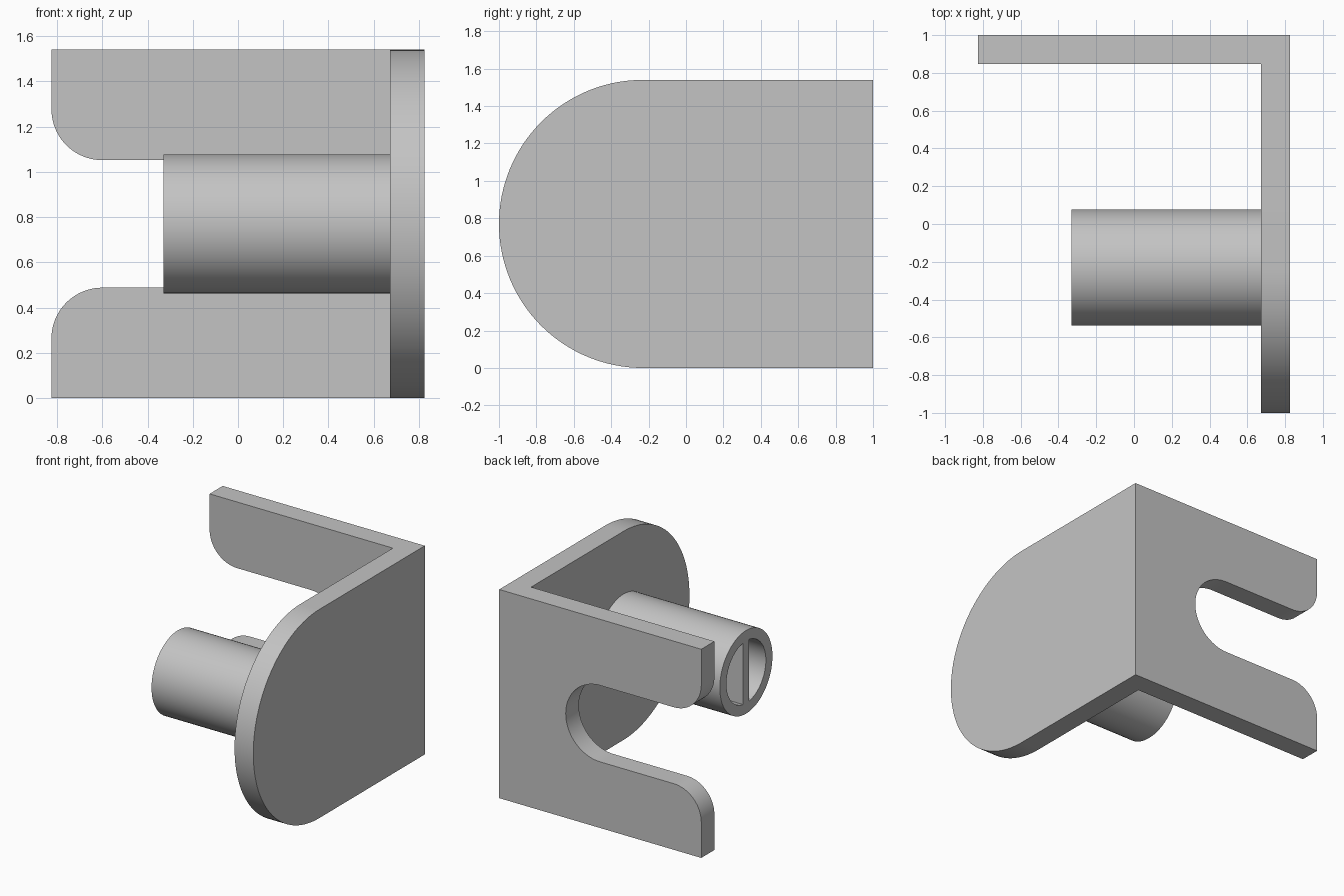
import bpy, bmesh
from math import sin, cos, pi, radians
from mathutils import Vector

if "Cube" in bpy.data.objects:
    bpy.data.objects.remove(bpy.data.objects["Cube"])

GREY = (0.55, 0.55, 0.55, 1)
grey = bpy.data.materials.new("plain grey")
grey.use_nodes = True
grey.diffuse_color = GREY
grey.node_tree.nodes["Principled BSDF"].inputs["Base Color"].default_value = GREY

# Main sizes
HALF_X, HEIGHT, THICK = 0.825, 1.54, 0.153
MID = HEIGHT / 2
INNER_X = HALF_X - THICK
PEG_Y, PEG_R, BORE_R, PEG_END = -0.23, 0.307, 0.23, -0.33


def arc(cx, cy, r, start, end, steps):
    """Points along an arc, angles in degrees."""
    angles = [radians(start + (end - start) * i / steps) for i in range(steps + 1)]
    return [(cx + r * cos(a), cy + r * sin(a)) for a in angles]


def finish(name, bm):
    bmesh.ops.recalc_face_normals(bm, faces=bm.faces)
    mesh = bpy.data.meshes.new(name)
    bm.to_mesh(mesh)
    bm.free()
    mesh.materials.append(grey)
    obj = bpy.data.objects.new(name, mesh)
    bpy.context.collection.objects.link(obj)
    bpy.ops.object.select_all(action='DESELECT')
    obj.select_set(True)
    bpy.context.view_layer.objects.active = obj
    bpy.ops.object.shade_smooth_by_angle(angle=radians(30))
    return obj


def extrude_profile(name, points, push):
    """Solid from a flat outline, pushed along a vector."""
    bm = bmesh.new()
    face = bm.faces.new([bm.verts.new(p) for p in points])
    new = bmesh.ops.extrude_face_region(bm, geom=[face])["geom"]
    verts = [g for g in new if isinstance(g, bmesh.types.BMVert)]
    bmesh.ops.translate(bm, verts=verts, vec=Vector(push))
    return finish(name, bm)


# Side plate with a half-round front end
outline = [(1, 0), (1, HEIGHT)] + arc(-1 + MID, MID, MID, 90, 270, 64)
extrude_profile("side_plate", [(INNER_X, y, z) for y, z in outline], (THICK, 0, 0))

# Back plate with an open round-ended slot and rounded prong tips
SLOT_R, TIP_R = 0.282, 0.225
tip_x = -HALF_X + TIP_R
upper_z, lower_z = MID + SLOT_R, MID - SLOT_R
outline = [(INNER_X, 0), (INNER_X, HEIGHT), (-HALF_X, HEIGHT)]
outline += arc(tip_x, upper_z + TIP_R, TIP_R, 180, 270, 20)
outline += arc(0, MID, SLOT_R, 90, -90, 40)
outline += arc(tip_x, lower_z - TIP_R, TIP_R, 90, 180, 20)
outline += [(-HALF_X, 0)]
extrude_profile("back_plate", [(x, 1, z) for x, z in outline], (0, -THICK, 0))

# Hollow peg: four rings joined into a tube wall
bm = bmesh.new()
rings = []
for r, x in ((PEG_R, INNER_X), (PEG_R, PEG_END), (BORE_R, PEG_END), (BORE_R, INNER_X)):
    rings.append([bm.verts.new((x, y, z)) for y, z in arc(PEG_Y, MID, r, 0, 360, 64)[:-1]])
for k, ring in enumerate(rings):
    nxt = rings[(k + 1) % len(rings)]
    for i in range(len(ring)):
        j = (i + 1) % len(ring)
        bm.faces.new((ring[i], ring[j], nxt[j], nxt[i]))
finish("hollow_peg", bm)

# Upright web dividing the bore
web = 0.035
corners = [(-web, -BORE_R), (web, -BORE_R), (web, BORE_R), (-web, BORE_R)]
extrude_profile("peg_web", [(PEG_END, PEG_Y + y, MID + z) for y, z in corners],
                (INNER_X - PEG_END, 0, 0))
